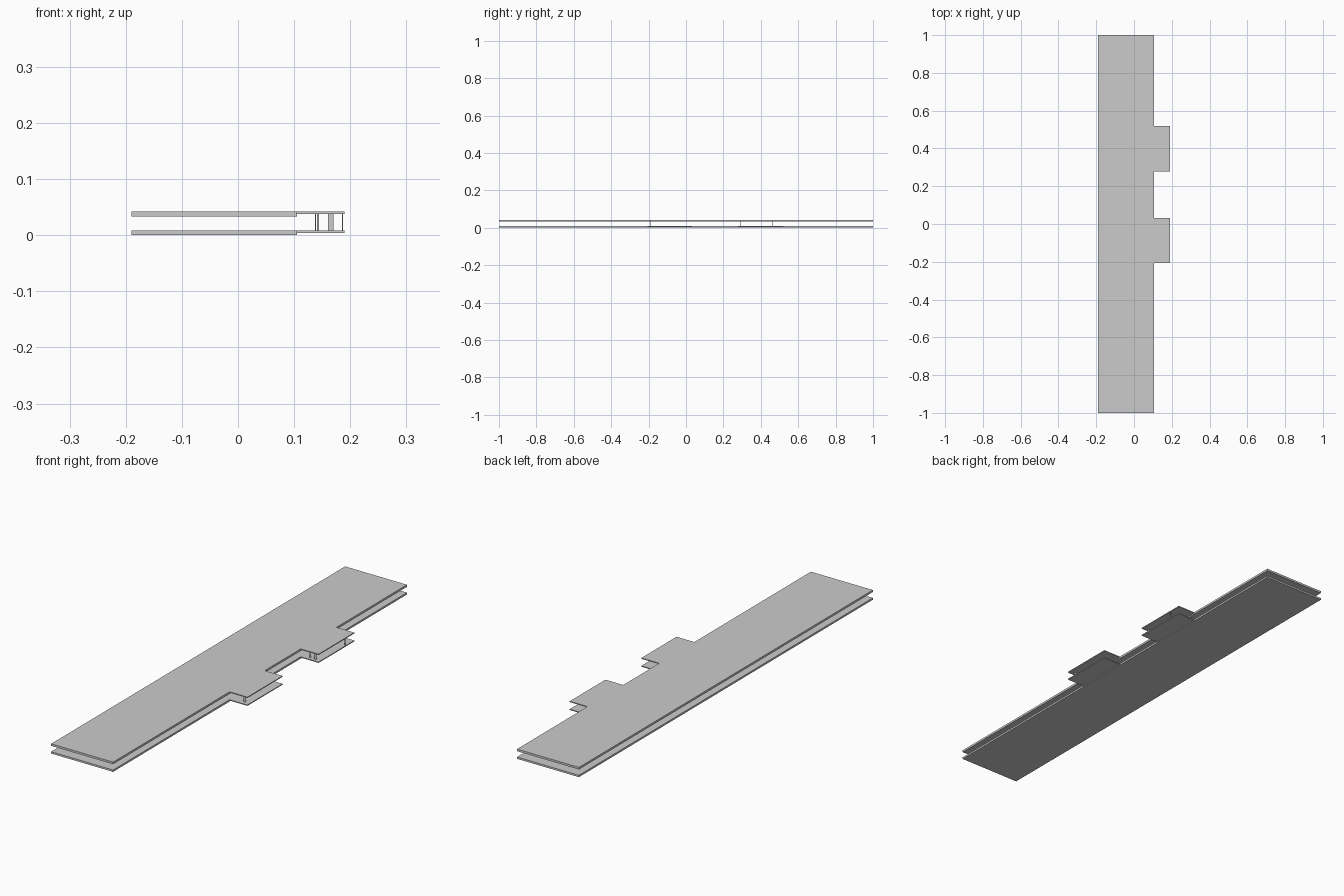
import bpy, bmesh

if "Cube" in bpy.data.objects:
    bpy.data.objects.remove(bpy.data.objects["Cube"])

TABS = [(-0.207, 0.032), (0.277, 0.52)]
LEFT, EDGE, RIGHT = -0.19, 0.105, 0.19


def slab(name, outline, z0, z1):
    """Extrude a flat outline between two heights."""
    bm = bmesh.new()
    face = bm.faces.new([bm.verts.new((x, y, z0)) for x, y in outline])
    out = bmesh.ops.extrude_face_region(bm, geom=[face])
    for v in out["geom"]:
        if isinstance(v, bmesh.types.BMVert):
            v.co.z = z1
    bmesh.ops.recalc_face_normals(bm, faces=bm.faces)
    mesh = bpy.data.meshes.new(name)
    bm.to_mesh(mesh)
    bm.free()
    obj = bpy.data.objects.new(name, mesh)
    bpy.context.collection.objects.link(obj)
    return obj


def rect(x0, x1, y0, y1):
    return [(x0, y0), (x1, y0), (x1, y1), (x0, y1)]


# deck outline with the two side tabs
tabbed = [(LEFT, -1), (EDGE, -1)]
for y0, y1 in TABS:
    tabbed += [(EDGE, y0), (RIGHT, y0), (RIGHT, y1), (EDGE, y1)]
tabbed += [(EDGE, 1), (LEFT, 1)]
strip = rect(LEFT, EDGE, -1, 1)

# lower deck: plain base below a tabbed sheet
slab("lower_base", strip, 0.0, 0.004)
slab("lower_deck", tabbed, 0.004, 0.008)

# upper deck: tabbed sheet flush on top, thicker main strip beneath
slab("upper_deck", tabbed, 0.038, 0.042)
slab("upper_underlay", strip, 0.033, 0.038)

# thin posts joining the tabs
posts = [
    (0.160, 0.170, -0.19),
    (0.137, 0.139, 0.29),
    (0.141, 0.144, 0.29),
    (0.160, 0.170, 0.29),
    (0.185, 0.187, 0.462),
]
for i, (x0, x1, y) in enumerate(posts):
    slab(f"tab_post_{i + 1}", rect(x0, x1, y, y + 0.002), 0.008, 0.038)
